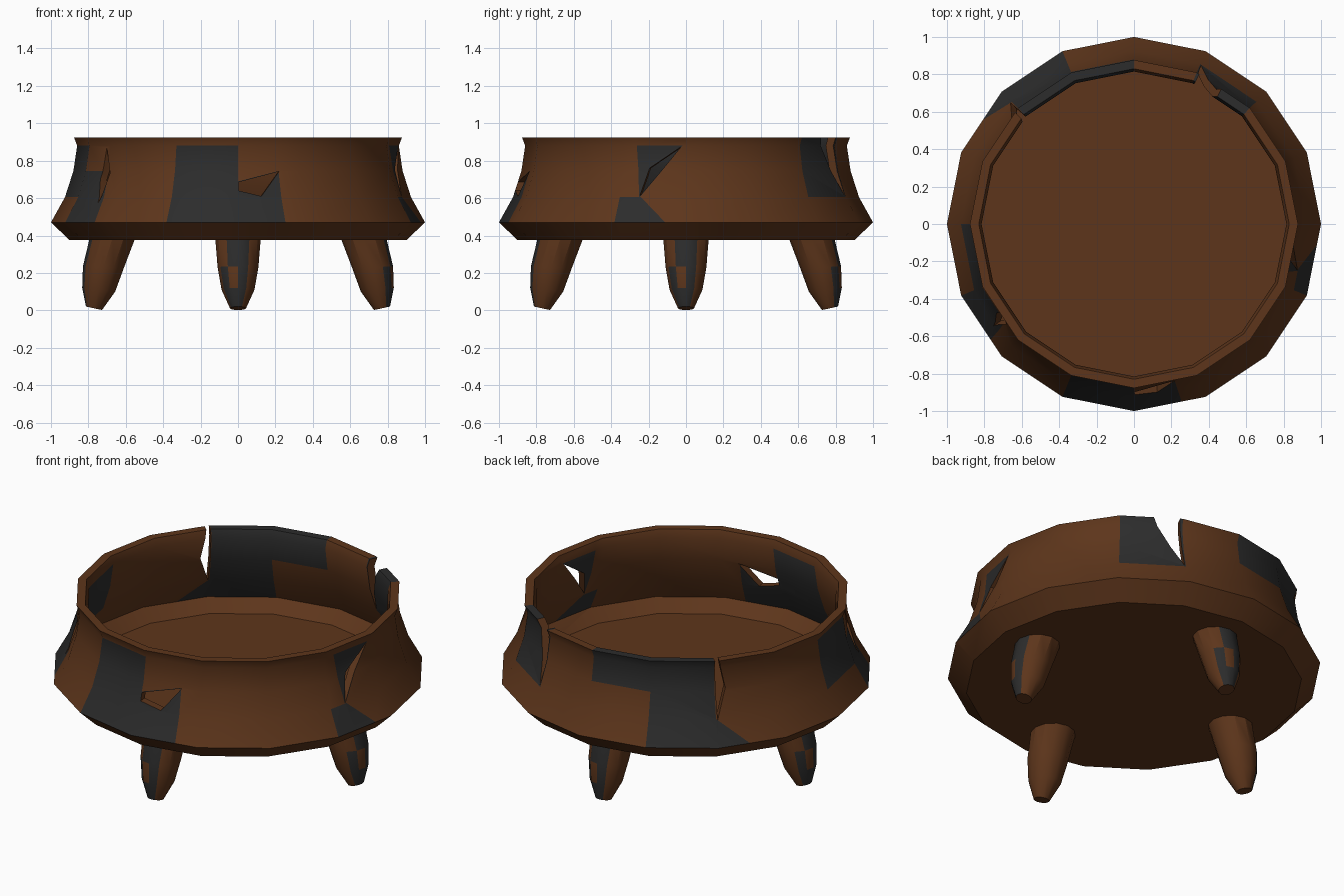
import bpy, bmesh
from math import sin, cos, atan2, degrees, radians, pi
from mathutils import Vector

if "Cube" in bpy.data.objects:
    bpy.data.objects.remove(bpy.data.objects["Cube"])


def material(name, rgb):
    m = bpy.data.materials.new(name)
    m.diffuse_color = (*rgb, 1)
    m.use_nodes = True
    m.node_tree.nodes["Principled BSDF"].inputs["Base Color"].default_value = m.diffuse_color
    return m


RUST = material("rusty_brown", (0.11, 0.036, 0.011))
CHAR = material("charred_black", (0.025, 0.025, 0.025))


def finish(bm, name):
    bmesh.ops.recalc_face_normals(bm, faces=bm.faces)
    me = bpy.data.meshes.new(name)
    bm.to_mesh(me)
    bm.free()
    ob = bpy.data.objects.new(name, me)
    bpy.context.collection.objects.link(ob)
    me.materials.append(RUST)
    me.materials.append(CHAR)
    return ob


def smooth(ob):
    bpy.ops.object.select_all(action='DESELECT')
    ob.select_set(True)
    bpy.context.view_layer.objects.active = ob
    bpy.ops.object.shade_smooth_by_angle(angle=radians(30))


def skin(bm, rings):
    """Join rings of points into a capped tube; returns rows of faces."""
    rows = [[bm.verts.new(p) for p in ring] for ring in rings]
    n = len(rows[0])
    faces = [[bm.faces.new((a[i], a[(i + 1) % n], b[(i + 1) % n], b[i]))
              for i in range(n)] for a, b in zip(rows, rows[1:])]
    bm.faces.new(rows[0])
    bm.faces.new(rows[-1])
    return faces


def on_wall(deg, z, r=0.88):
    return Vector((r * cos(radians(deg)), r * sin(radians(deg)), z))


def char_patch(bm, pts):
    """Slice a convex (angle, z) outline into the wall and blacken it."""
    angs = [p[0] for p in pts]
    lo, hi, mid = min(angs), max(angs), sum(angs) / len(angs)

    def near(f):
        c = f.calc_center_median()
        if c.z < 0.46 or c.xy.length < 0.7:
            return False
        a = degrees(atan2(c.y, c.x))
        d = (a - mid + 180) % 360 - 180 + mid
        return lo - 11 < d < hi + 11

    centre = sum((on_wall(*p) for p in pts), Vector()) / len(pts)
    planes = []
    for (a1, z1), (a2, z2) in zip(pts, pts[1:] + pts[:1]):
        p1, p2 = on_wall(a1, z1), on_wall(a2, z2)
        no = (p2 - p1).cross(on_wall((a1 + a2) / 2, 0)).normalized()
        if no.dot(centre - p1) < 0:
            no.negate()
        planes.append((p1, no))
        fs = [f for f in bm.faces if near(f)]
        es = {e for f in fs for e in f.edges}
        vs = {v for f in fs for v in f.verts}
        bmesh.ops.bisect_plane(bm, geom=fs + list(es) + list(vs), dist=1e-3,
                               plane_co=p1, plane_no=no)
    for f in bm.faces:
        c = f.calc_center_median()
        if near(f) and all(no.dot(c - p) > 0 for p, no in planes):
            f.material_index = 1


def hole_cutter(pts):
    mid = sum(p[0] for p in pts) / len(pts)
    out = on_wall(mid, 0, 0.22)
    bm = bmesh.new()
    skin(bm, [[on_wall(*p) + s * out for p in pts] for s in (-1, 1)])
    ob = finish(bm, "hole_cutter")
    ob.hide_render = True
    return ob


# Fire bowl: 16-sided flared shell
PROFILE = [(0.90, 0.375), (1.0, 0.47), (0.925, 0.605), (0.88, 0.745),
           (0.86, 0.88), (0.877, 0.925), (0.83, 0.925), (0.815, 0.88),
           (0.835, 0.745), (0.88, 0.605), (0.95, 0.47), (0.875, 0.405)]
bm = bmesh.new()
skin(bm, [[on_wall(i * 22.5, z, r) for i in range(16)] for r, z in PROFILE])

# Charred patches as (angle, height) outlines
for patch in [
    [(247.5, .88), (270, .88), (270, .47), (247.5, .47)],
    [(270, .69), (284.5, .745), (285, .47), (270, .47)],
    [(342, .88), (358.5, .88), (344, .605)],
    [(337.5, .605), (344.5, .605), (354, .47), (337.5, .47)],
    [(45, .94), (67.5, .94), (67.5, .605), (45, .605)],
    [(90, .94), (112.5, .94), (112.5, .745), (90, .745)],
    [(112.5, .94), (135, .94), (135, .47), (112.5, .47)],
    [(135, .605), (146, .47), (135, .47)],
    [(180, .88), (202.5, .88), (202.5, .605), (180, .605)],
    [(202.5, .745), (217, .745), (219, .47), (202.5, .47)],
]:
    char_patch(bm, patch)
bowl = finish(bm, "fire_bowl")

# Rusted-through holes and rim splits
for pts in [
    [(270, .685), (284.5, .742), (278, .61), (270, .64)],
    [(358, .875), (344, .61), (347, .76)],
    [(56.5, .95), (66.3, .95), (67.3, .612)],
    [(135.3, .95), (136.5, .95), (139, .76), (135.5, .6)],
    [(214, .87), (218, .73), (216, .57), (213, .7)],
]:
    cutter = hole_cutter(pts)
    mod = bowl.modifiers.new("hole", 'BOOLEAN')
    mod.operation = 'DIFFERENCE'
    mod.solver = 'EXACT'
    mod.object = cutter
    bpy.context.view_layer.objects.active = bowl
    bpy.ops.object.modifier_apply(modifier=mod.name)
    bpy.data.objects.remove(cutter)
smooth(bowl)

# Four splayed, tapering legs: (offset, height, radius, tilt) per ring
LEG = [(0.67, 0.39, 0.122, 0), (0.72, 0.23, 0.109, 0.05),
       (0.745, 0.11, 0.088, 0.12), (0.77, 0.011, 0.043, 0.22)]
SIDES = 12
# Charred cells (column counted from the outward-facing side) per row
SOOT = [(-1, 0), (-2, 0), (-2, -1, 0)]
for k, side in enumerate(("front", "right", "back", "left")):
    turn = k * pi / 2 - pi / 2
    rings = []
    for off, z, r, tilt in LEG:
        ring = []
        for i in range(SIDES):
            a = 2 * pi * i / SIDES
            u, v = off + r * cos(a), r * sin(a)
            ring.append((u * cos(turn) - v * sin(turn),
                         u * sin(turn) + v * cos(turn),
                         z + tilt * r * cos(a)))
        rings.append(ring)
    bm = bmesh.new()
    for row, cols in zip(skin(bm, rings), SOOT):
        for c in cols:
            row[c].material_index = 1
    smooth(finish(bm, side + "_leg"))
